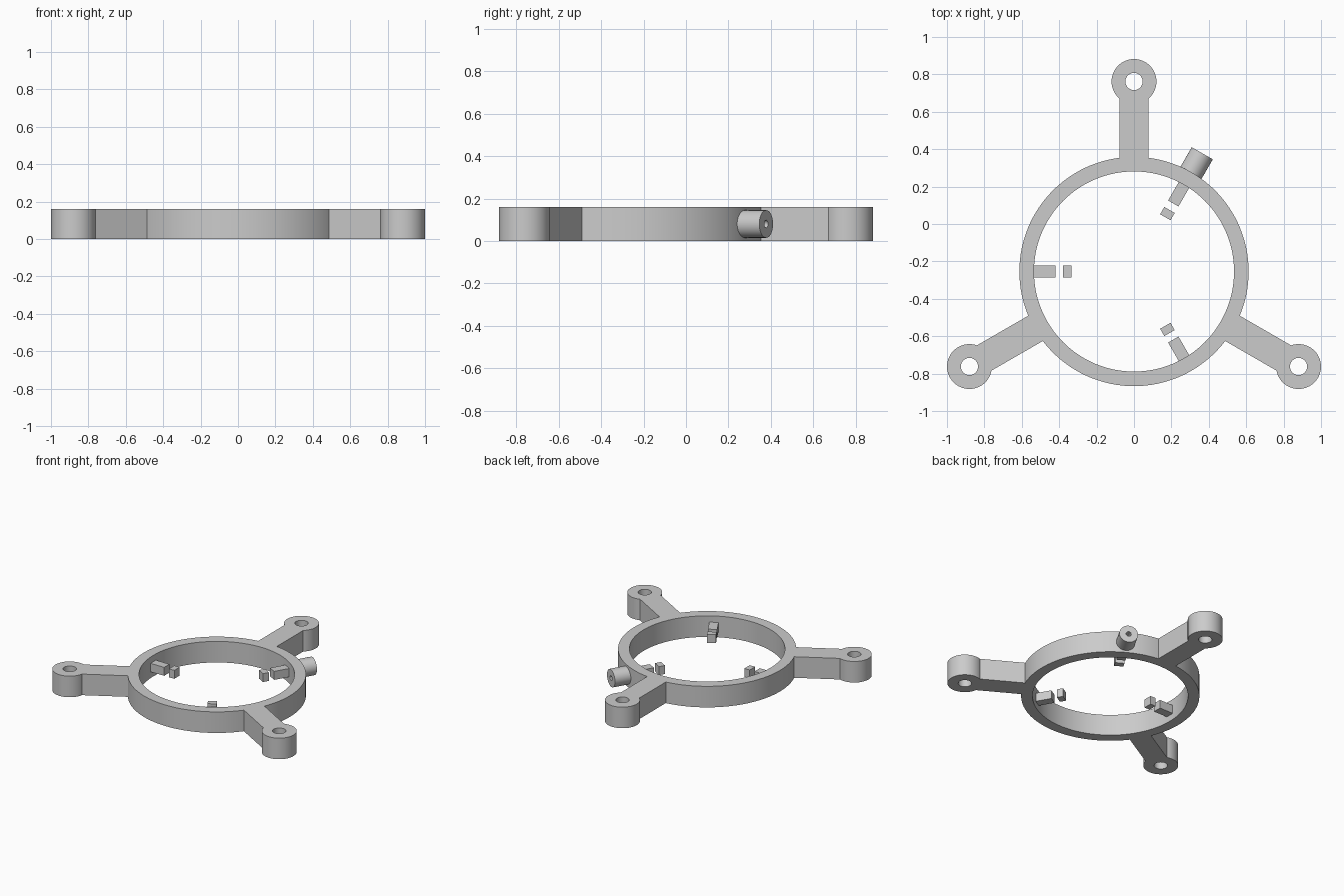
import bpy
from math import radians, cos, sin
from mathutils import Matrix, Vector

if "Cube" in bpy.data.objects:
    bpy.data.objects.remove(bpy.data.objects["Cube"], do_unlink=True)

HEIGHT = 0.16
MID = HEIGHT / 2
CENTER = Vector((0, -0.254, MID))

grey = bpy.data.materials.new("plain_grey")
grey.use_nodes = True
colour = (0.6, 0.6, 0.6, 1)
grey.diffuse_color = colour
grey.node_tree.nodes["Principled BSDF"].inputs["Base Color"].default_value = colour


def at(angle, radius):
    """Point at mid height on a circle round the ring centre."""
    a = radians(angle)
    return CENTER + Vector((cos(a), sin(a), 0)) * radius


def finish(name):
    ob = bpy.context.object
    ob.name = name
    ob.data.materials.append(grey)
    return ob


def cylinder(name, position, radius, depth, segments=64, rotation=(0, 0, 0)):
    bpy.ops.mesh.primitive_cylinder_add(vertices=segments, radius=radius, depth=depth,
                                        location=position, rotation=rotation)
    return finish(name)


def radial_box(name, angle, start, end, width, height):
    bpy.ops.mesh.primitive_cube_add(size=1, location=at(angle, (start + end) / 2),
                                    rotation=(0, 0, radians(angle)))
    ob = finish(name)
    ob.data.transform(Matrix.Diagonal((end - start, width, height, 1)))
    return ob


def combine(target, other, operation):
    """Apply a boolean and remove the helper."""
    other.hide_render = True
    mod = target.modifiers.new(operation.lower(), 'BOOLEAN')
    mod.operation, mod.object, mod.solver = operation, other, 'EXACT'
    bpy.context.view_layer.objects.active = target
    bpy.ops.object.modifier_apply(modifier=mod.name)
    bpy.data.objects.remove(other, do_unlink=True)


def smooth(ob):
    bpy.ops.object.select_all(action='DESELECT')
    ob.select_set(True)
    bpy.context.view_layer.objects.active = ob
    bpy.ops.object.shade_smooth_by_angle(angle=radians(30))


# Ring body with three arms ending in drilled bosses
body = cylinder("ring_body", CENTER, 0.613, HEIGHT, 128)
combine(body, cylinder("bore", CENTER, 0.535, 1, 128), 'DIFFERENCE')
for angle in (90, 210, 330):
    combine(body, radial_box("arm", angle, 0.575, 0.98, 0.156, HEIGHT), 'UNION')
    combine(body, cylinder("boss", at(angle, 1.016), 0.12, HEIGHT), 'UNION')
    combine(body, cylinder("bolt_hole", at(angle, 1.016), 0.046, 1, 48), 'DIFFERENCE')
smooth(body)

# Inner pegs, each with a loose tip block in front of it
for side, angle in (("back", 60), ("right", 180), ("front", 300)):
    radial_box(side + "_peg", angle, 0.42, 0.55, 0.064, 0.064)
    radial_box(side + "_tip", angle, 0.335, 0.38, 0.064, 0.064)

# Drilled knob on the outside of the ring
outward = (0, radians(90), radians(60))
knob = cylinder("outer_knob", at(60, 0.655), 0.065, 0.15, 48, outward)
combine(knob, cylinder("knob_hole", at(60, 0.69), 0.018, 0.15, 24, outward), 'DIFFERENCE')
smooth(knob)
